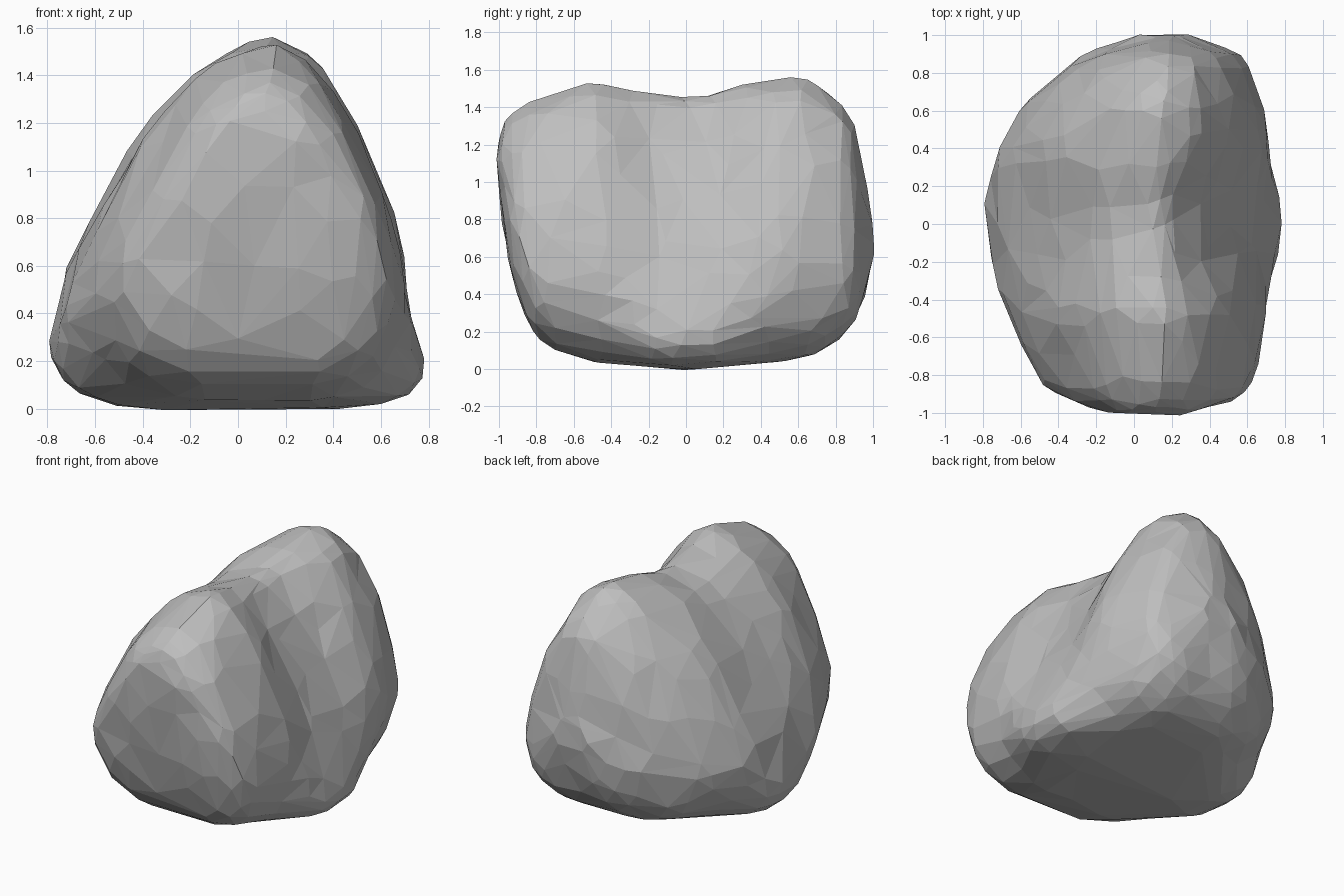
import bpy
import bmesh
from mathutils import Vector, noise

cube = bpy.data.objects.get("Cube")
if cube:
    bpy.data.objects.remove(cube, do_unlink=True)

# Cross-section outline: height (0 to 1), then sideways offset from the ridge
# (-1 to 1) at the saddle and at the two rounder end lobes
OUTLINE = [
    (0, 0, 0), (0, -.5, -.36), (.02, -.76, -.57), (.07, -.92, -.77),
    (.16, -1, -.92), (.28, -.98, -1), (.47, -.87, -.91), (.66, -.68, -.73),
    (.81, -.5, -.54), (.94, -.26, -.29), (1, 0, 0), (.98, .15, .21),
    (.93, .25, .39), (.84, .38, .54), (.73, .51, .7), (.55, .7, .88),
    (.4, .83, .97), (.26, .93, .99), (.13, 1, .9), (.06, .95, .76),
    (.02, .8, .58), (0, .45, .36),
]

# Stations from front to back: y, left x, right x, bottom z, top z, ridge x
STATIONS = [
    (-1, -.15, .26, .95, 1.25, .08),
    (-.97, -.24, .42, .73, 1.33, .1),
    (-.9, -.41, .58, .4, 1.39, .11),
    (-.78, -.53, .65, .16, 1.45, .12),
    (-.52, -.65, .69, .05, 1.52, .12),
    (-.25, -.74, .75, .02, 1.48, .1),
    (0, -.78, .78, 0, 1.45, .08),
    (.28, -.76, .75, .02, 1.51, .09),
    (.55, -.63, .7, .05, 1.55, .11),
    (.72, -.49, .65, .1, 1.5, .13),
    (.88, -.28, .57, .23, 1.33, .17),
    (.96, -.08, .41, .42, .98, .18),
    (1, .03, .28, .6, .8, .17),
]


def spline(rows, steps, closed):
    """Smooth in-between rows that pass through the given ones."""
    rows = [Vector(row) for row in rows]
    count = len(rows)
    pick = (lambda i: rows[i % count]) if closed else (
        lambda i: rows[max(0, min(i, count - 1))])
    result = []
    for i in range(count if closed else count - 1):
        a, b, c, d = (pick(i + k) for k in (-1, 0, 1, 2))
        for s in range(steps):
            t = s / steps
            result.append(b + (c - a) * t / 2
                          + (a * 2 - b * 5 + c * 4 - d) * t ** 2 / 2
                          + (b * 3 - a - c * 3 + d) * t ** 3 / 2)
    return result if closed else result + [rows[-1]]


def section(bm, outline, station):
    """One closed ring, blending from the saddle into an end lobe."""
    y, left, right, low, high, ridge = station
    t = max(0, min(1, (abs(y) - .12) / .4))
    lobe = t * t * (3 - 2 * t)
    ring = []
    for v, middle, end in outline:
        u = middle + (end - middle) * lobe
        x = ridge + u * ((right - ridge) if u > 0 else (ridge - left))
        ring.append(bm.verts.new((x, y, low + v * (high - low))))
    return ring


# Loft the boulder through its sections
bm = bmesh.new()
outline = spline(OUTLINE, 3, True)
rings = [section(bm, outline, row) for row in spline(STATIONS, 4, False)]
for a, b in zip(rings, rings[1:]):
    for i in range(len(a)):
        j = (i + 1) % len(a)
        bm.faces.new((a[i], a[j], b[j], b[i]))
bm.faces.new(rings[0])
bm.faces.new(rings[-1])
bmesh.ops.recalc_face_normals(bm, faces=bm.faces)

# Add weathered lumps, fading out towards the flat base
bm.normal_update()
shifts = [v.normal * noise.noise(v.co * 4) * .016 * min(1, v.co.z * 3)
          for v in bm.verts]
for vert, shift in zip(bm.verts, shifts):
    vert.co += shift
bmesh.ops.triangulate(bm, faces=bm.faces)
mesh = bpy.data.meshes.new("boulder")
bm.to_mesh(mesh)
bm.free()
rock = bpy.data.objects.new("boulder", mesh)
bpy.context.collection.objects.link(rock)

# Chip into irregular flat facets
chipping = rock.modifiers.new("chipping", "DECIMATE")
chipping.ratio = 620 / len(mesh.polygons)

# Plain stone colour
stone = bpy.data.materials.new("grey stone")
stone.use_nodes = True
color = (.52, .52, .52, 1)
stone.diffuse_color = color
shader = next(n for n in stone.node_tree.nodes if n.type == "BSDF_PRINCIPLED")
shader.inputs["Base Color"].default_value = color
shader.inputs["Roughness"].default_value = .9
mesh.materials.append(stone)
